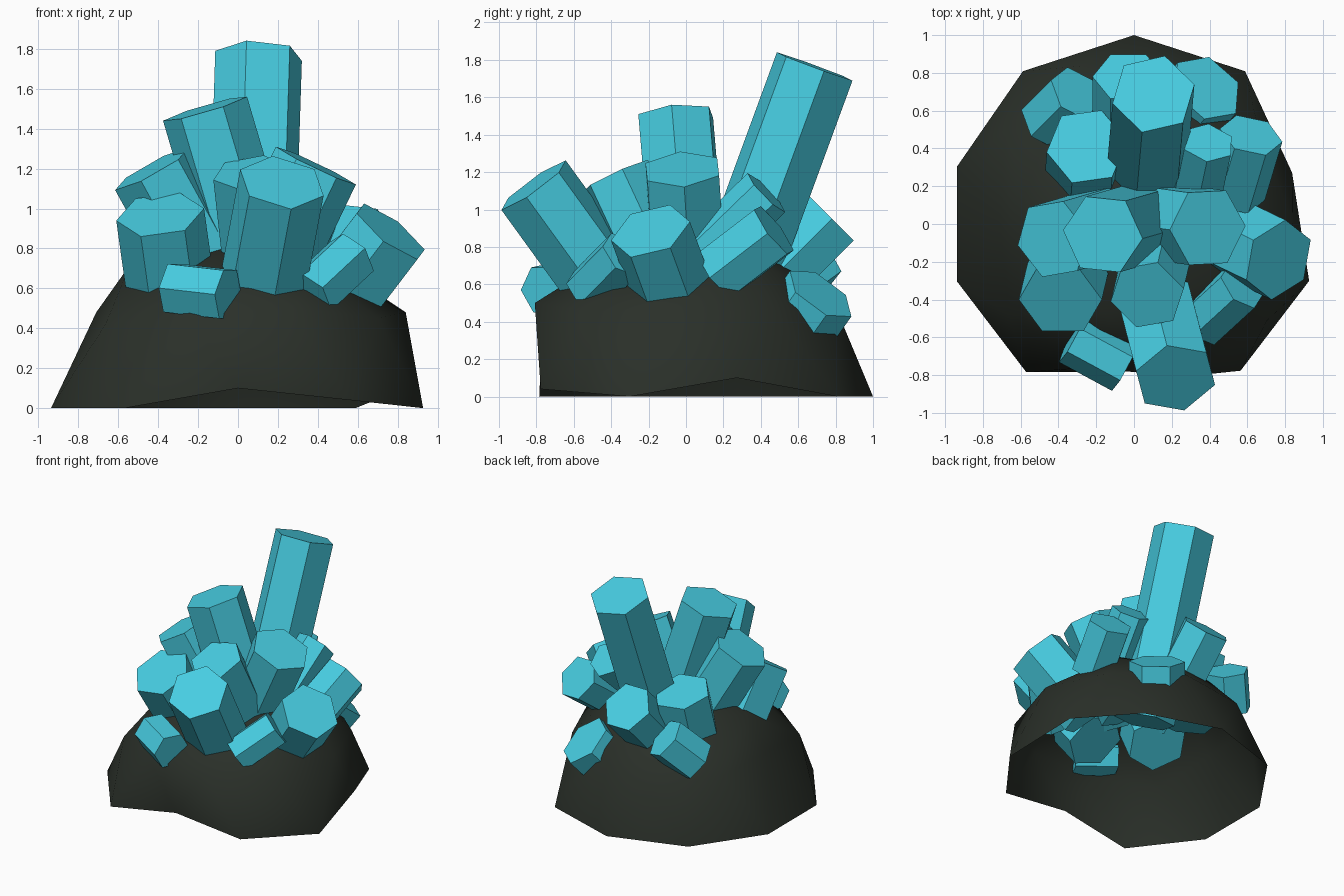
import bpy, bmesh, math
from mathutils import Vector

if "Cube" in bpy.data.objects:
    bpy.data.objects.remove(bpy.data.objects["Cube"])


def material(name, rgb):
    m = bpy.data.materials.new(name)
    m.diffuse_color = (*rgb, 1)
    m.use_nodes = True
    m.node_tree.nodes["Principled BSDF"].inputs["Base Color"].default_value = m.diffuse_color
    return m


STONE = material("dark_stone", (0.023, 0.029, 0.022))
CRYSTAL = material("cyan_crystal", (0.063, 0.61, 0.755))


def add_object(name, bm, mat):
    me = bpy.data.meshes.new(name)
    bm.to_mesh(me)
    bm.free()
    me.materials.append(mat)
    ob = bpy.data.objects.new(name, me)
    bpy.context.collection.objects.link(ob)
    return ob


# Hexagonal prism hanging back from the centre of its end face;
# turn is the compass angle of one corner seen from above
def crystal(name, tip, axis, radius, length, turn=0):
    d = Vector(axis).normalized()
    c, s = math.cos(math.radians(turn)), math.sin(math.radians(turn))
    if abs(d.z) < 0.2:
        u = Vector((c, s, 0))
        u = (u - d * u.dot(d)).normalized()
    else:
        u = Vector((c, s, -(d.x * c + d.y * s) / d.z)).normalized()
    v = d.cross(u)
    bm = bmesh.new()
    rings = []
    for back in (length, 0):
        o = Vector(tip) - d * back
        rings.append([bm.verts.new(o + radius * (u * math.cos(k * math.pi / 3) + v * math.sin(k * math.pi / 3)))
                      for k in range(6)])
    low, top = rings
    bm.faces.new(low[::-1])
    bm.faces.new(top)
    for k in range(6):
        j = (k + 1) % 6
        bm.faces.new((low[k], low[j], top[j], top[k]))
    return add_object(name, bm, CRYSTAL)


# Hollow rock shaped like a lumpy half ball, open underneath: (radius, height) per corner
RIM = ((.88, .1), (1, 0), (1, 0), (1, 0), (.985, 0), (.985, 0), (.97, 0), (.78, .1), (.96, .04), (.975, 0))
MIDDLE = ((.84, .48), (.82, .45), (.83, .50), (.88, .39), (.84, .47),
          (.71, .48), (.82, .42), (.80, .46), (.85, .50), (.87, .45))
UPPER = ((.52, .76), (.50, .80), (.54, .72), (.50, .71), (.52, .66))

bm = bmesh.new()


def ring(points, start, step):
    out = []
    for k, (r, z) in enumerate(points):
        a = math.radians(start + step * k)
        out.append(bm.verts.new((r * math.cos(a), r * math.sin(a), z)))
    return out


rim, mid, up = ring(RIM, 18, 36), ring(MIDDLE, 0, 36), ring(UPPER, 36, 72)
apex = bm.verts.new((0, 0, .86))
for k in range(10):
    bm.faces.new((rim[k - 1], rim[k], mid[k]))
    bm.faces.new((mid[k], rim[k], mid[(k + 1) % 10]))
for k in range(5):
    n = (k + 1) % 5
    a, m, b = mid[2 * k + 1], mid[(2 * k + 2) % 10], mid[(2 * k + 3) % 10]
    bm.faces.new((up[k], a, m))
    bm.faces.new((up[n], m, b))
    bm.faces.new((up[k], m, up[n]))
    bm.faces.new((up[k], up[n], apex))
for f in bm.faces:
    f.smooth = True
add_object("rock_base", bm, STONE)

# Main crystals, leaning outward
crystal("tall_crystal", (.103, .688, 1.765), (.03, .345, .94), .224, 1.45, 13)
crystal("centre_crystal", (-.165, -.055, 1.50), (-.28, -.08, .95), .220, .9, -6)
crystal("back_left_crystal", (-.25, .41, .99), (.02, .27, .95), .215, .55, 8)
crystal("left_crystal", (-.43, -.08, 1.20), (-.48, -.14, .87), .217, .65, 10)
crystal("front_left_crystal", (-.39, -.40, .97), (-.12, -.50, .86), .222, .56, 0)
crystal("front_crystal", (.22, -.815, 1.13), (.15, -.58, .80), .222, .84, -10)
crystal("front_inner_crystal", (.07, -.375, 1.18), (-.10, -.42, .90), .20, .65, 10)
crystal("right_crystal", (.39, -.02, 1.215), (.43, -.06, .90), .222, .75, 3)
crystal("far_right_crystal", (.765, -.19, .885), (.58, -.28, .76), .22, .6, 32)
crystal("back_right_crystal", (.62, .47, .89), (.23, .77, .59), .17, .40, -12)
crystal("slim_crystal", (.39, .43, 1.09), (.15, .70, .68), .145, .55, 15)
crystal("back_crystal", (-.03, .78, .95), (0, .70, .70), .19, .4, 0)
crystal("back_stub", (.385, .72, .55), (.42, .52, .74), .205, .24, 10)

# Small crystals lying along the rock
crystal("front_small_crystal", (-.05, -.76, .57), (.87, -.47, -.10), .14, .32, 60)
crystal("right_small_crystal", (.57, -.33, .76), (.60, .55, .56), .14, .35, -60)
crystal("back_left_small_crystal", (-.30, .69, .74), (.52, .52, .66), .165, .30, 38)
